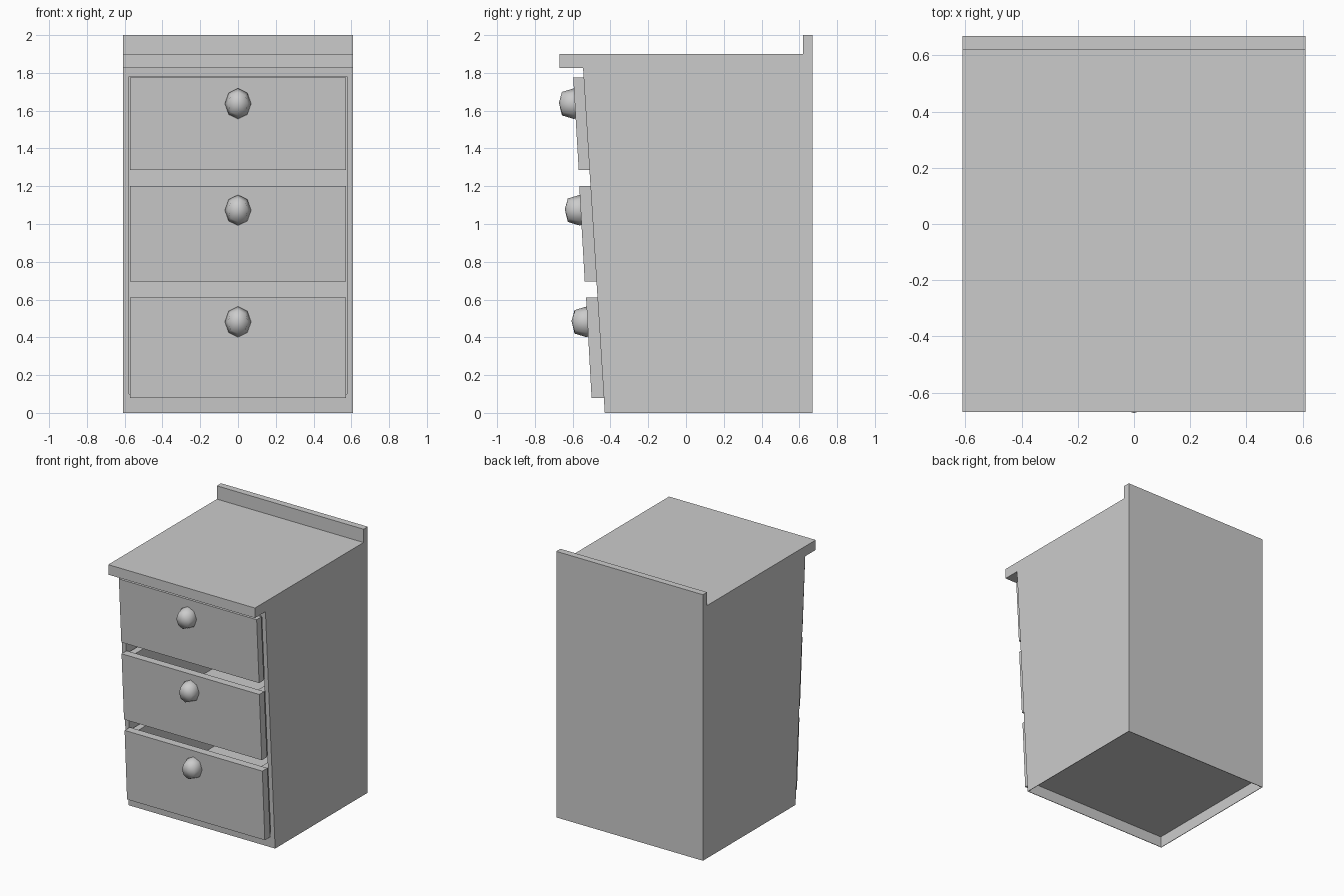
import bpy, bmesh, math

if "Cube" in bpy.data.objects:
    bpy.data.objects.remove(bpy.data.objects["Cube"])


def finish(name, bm):
    bmesh.ops.recalc_face_normals(bm, faces=bm.faces)
    mesh = bpy.data.meshes.new(name)
    bm.to_mesh(mesh)
    bm.free()
    ob = bpy.data.objects.new(name, mesh)
    bpy.context.collection.objects.link(ob)
    return ob


def prism(name, profile, x0, x1):
    """Extrude a (y, z) profile from x0 to x1."""
    bm = bmesh.new()
    face = bm.faces.new([bm.verts.new((x0, y, z)) for y, z in profile])
    new = bmesh.ops.extrude_face_region(bm, geom=[face])["geom"]
    bmesh.ops.translate(bm, vec=(x1 - x0, 0, 0),
                        verts=[v for v in new if isinstance(v, bmesh.types.BMVert)])
    return finish(name, bm)


def cut(target, cutter):
    mod = target.modifiers.new("cut", 'BOOLEAN')
    mod.operation, mod.solver, mod.object = 'DIFFERENCE', 'EXACT', cutter
    bpy.context.view_layer.objects.active = target
    bpy.ops.object.modifier_apply(modifier=mod.name)
    bpy.data.objects.remove(cutter)


def front_y(z):
    """Leaning front plane of the cabinet."""
    return -0.43 - 0.063 * z


# Cabinet: leaning front, overhanging top, rear upstand
W = 0.61
cabinet = prism("cabinet", [
    (front_y(0), 0), (0.67, 0), (0.67, 2), (0.62, 2), (0.62, 1.9),
    (-0.67, 1.9), (-0.67, 1.825), (front_y(1.825), 1.825)], -W, W)

# Open drawer bay and hollow underside
cut(cabinet, prism("bay_cutter", [
    (-0.8, 0.1), (0.63, 0.1), (0.63, 1.78), (-0.8, 1.78)], -0.577, 0.577))
cut(cabinet, prism("underside_cutter", [
    (front_y(-0.1) + 0.004, -0.1), (0.666, -0.1), (0.666, 0.085),
    (front_y(0.085) + 0.004, 0.085)], -W + 0.004, W - 0.004))


def drawer(name, z0, z1, y0, y1, knob_z):
    # Slanted front panel
    prism(name + "_front", [(y0, z0), (front_y(z0), z0),
                            (front_y(z1), z1), (y1, z1)], -0.573, 0.573)
    # Open box behind the front
    lo, hi, t = max(z0, 0.105), z1 - 0.01, 0.05
    box = prism(name + "_box", [(front_y(lo) - 0.01, lo), (0.58, lo), (0.58, hi),
                                (front_y(hi) - 0.01, hi)], -0.56, 0.56)
    cut(box, prism("box_cutter", [(front_y(lo + 0.03), lo + 0.03), (0.53, lo + 0.03),
                                  (0.53, hi + 0.1), (front_y(hi + 0.1), hi + 0.1)],
                   -0.56 + t, 0.56 - t))
    # Eight-sided knob
    face = y0 + (y1 - y0) * (knob_z - z0) / (z1 - z0)
    bm = bmesh.new()
    rings = []
    for dy, r in [(0.02, 0.07), (-0.005, 0.081), (-0.068, 0.062)]:
        rings.append([bm.verts.new((0.86 * r * math.sin(i * math.pi / 4), face + dy,
                                    knob_z + r * math.cos(i * math.pi / 4)))
                      for i in range(8)])
    tip = bm.verts.new((0, face - 0.084, knob_z + 0.005))
    for i in range(8):
        j = (i + 1) % 8
        for a, b in zip(rings, rings[1:]):
            bm.faces.new((a[i], a[j], b[j], b[i]))
        bm.faces.new((rings[-1][i], rings[-1][j], tip))
    bm.faces.new(rings[0])
    for f in bm.faces:
        f.smooth = True
    finish(name + "_knob", bm)


drawer("top_drawer", 1.287, 1.775, -0.568, -0.597, 1.637)
drawer("middle_drawer", 0.695, 1.2, -0.536, -0.565, 1.073)
drawer("bottom_drawer", 0.08, 0.61, -0.5, -0.529, 0.482)
